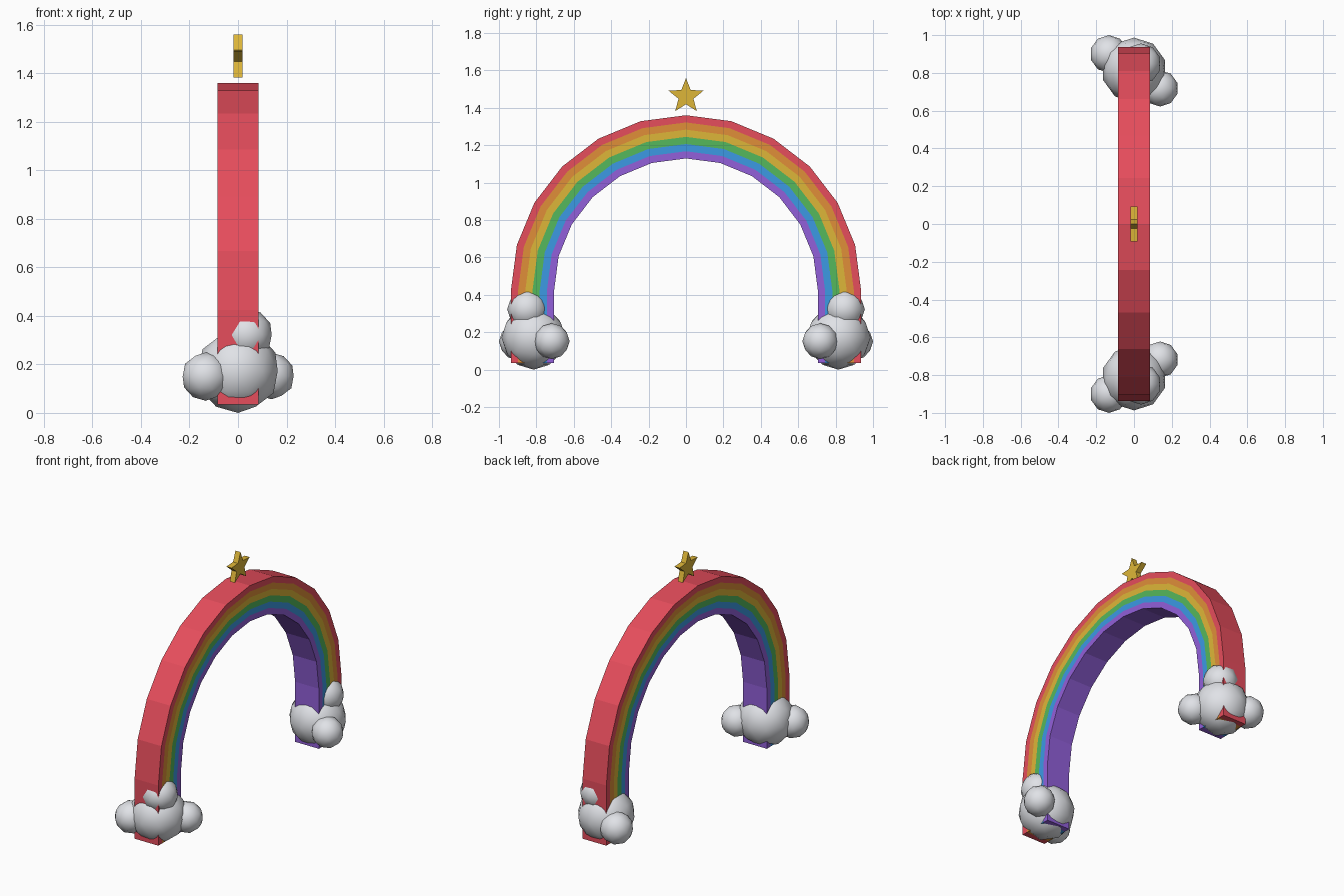
import bpy, bmesh, math

if "Cube" in bpy.data.objects:
    bpy.data.objects.remove(bpy.data.objects["Cube"])


def make_material(name, rgb):
    # convert 0-255 display values to linear
    lin = [((c / 255 + 0.055) / 1.055) ** 2.4 for c in rgb]
    m = bpy.data.materials.new(name)
    m.diffuse_color = (*lin, 1)
    m.use_nodes = True
    m.node_tree.nodes["Principled BSDF"].inputs["Base Color"].default_value = m.diffuse_color
    return m


RED = make_material("red", (230, 77, 92))
ORANGE = make_material("orange", (224, 143, 57))
YELLOW = make_material("yellow", (222, 182, 56))
GREEN = make_material("green", (85, 184, 92))
BLUE = make_material("blue", (60, 154, 228))
PURPLE = make_material("purple", (146, 96, 218))
WHITE = make_material("cloud_white", (234, 236, 241))


def add_object(name, bm, materials):
    bmesh.ops.recalc_face_normals(bm, faces=bm.faces)
    mesh = bpy.data.meshes.new(name)
    bm.to_mesh(mesh)
    bm.free()
    for m in materials:
        mesh.materials.append(m)
    obj = bpy.data.objects.new(name, mesh)
    bpy.context.collection.objects.link(obj)
    return obj


# Rainbow: half circle on straight legs, six colour bands
BANDS = [RED, ORANGE, YELLOW, GREEN, BLUE, PURPLE]
R_OUT, R_IN, SPRING, FOOT, HALF, STEPS = 0.936, 0.705, 0.424, 0.035, 0.085, 12


def arch_path(r):
    arc = [(r * math.cos(math.pi * i / STEPS), SPRING + r * math.sin(math.pi * i / STEPS))
           for i in range(STEPS + 1)]
    return [(r, FOOT)] + arc + [(-r, FOOT)]


bm = bmesh.new()
rings = []
for k in range(len(BANDS) + 1):
    path = arch_path(R_OUT + (R_IN - R_OUT) * k / len(BANDS))
    rings.append([[bm.verts.new((x, y, z)) for y, z in path] for x in (-HALF, HALF)])


def quad(verts, mat):
    bm.faces.new(verts).material_index = mat


last = STEPS + 2
for k in range(len(BANDS)):
    a, b = rings[k], rings[k + 1]
    for i in range(last):
        for s in (0, 1):  # both flat sides
            quad((a[s][i], a[s][i + 1], b[s][i + 1], b[s][i]), k)
    for i in (0, last):  # feet
        quad((a[0][i], a[1][i], b[1][i], b[0][i]), k)
for k, mat in ((0, 0), (len(BANDS), len(BANDS) - 1)):  # outer and inner skins
    for i in range(last):
        r = rings[k]
        quad((r[0][i], r[0][i + 1], r[1][i + 1], r[1][i]), mat)
add_object("rainbow_arch", bm, BANDS)

# Star above the arch
bm = bmesh.new()
pts = []
for i in range(10):
    r = 0.098 if i % 2 == 0 else 0.042
    t = math.pi / 2 + i * math.pi / 5
    pts.append((r * math.cos(t), 1.461 + r * math.sin(t)))
back, front = ([bm.verts.new((x, y, z)) for y, z in pts] for x in (-0.018, 0.018))
bm.faces.new(back)
bm.faces.new(front)
for i in range(10):
    j = (i + 1) % 10
    bm.faces.new((back[i], back[j], front[j], front[i]))
add_object("star", bm, [YELLOW])

# Clouds: four puffs at each foot, mirrored front to back
PUFFS = [("main", 0.0, 0.815, 0.172, 0.172),
         ("outer", -0.133, 0.9, 0.15, 0.1),
         ("inner", 0.138, 0.718, 0.152, 0.096),
         ("top", 0.036, 0.848, 0.322, 0.108)]
for side, sign in (("front", -1), ("back", 1)):
    for part, x, y, z, r in PUFFS:
        bm = bmesh.new()
        bmesh.ops.create_icosphere(bm, subdivisions=2, radius=r)
        for f in bm.faces:
            f.smooth = True
        puff = add_object(f"{side}_cloud_{part}_puff", bm, [WHITE])
        puff.location = (x, sign * y, z)
